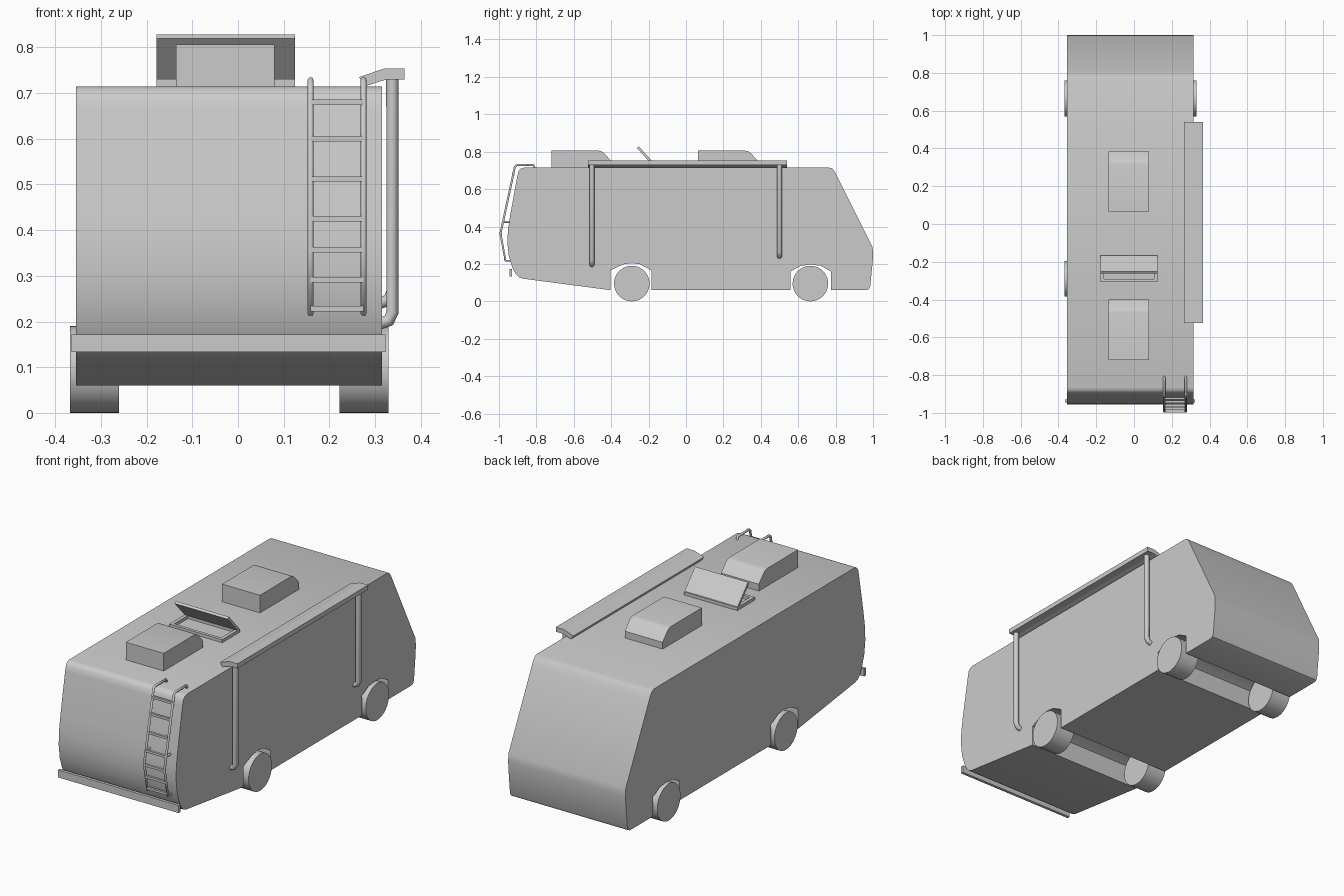
import bpy, bmesh, math

if "Cube" in bpy.data.objects:
    bpy.data.objects.remove(bpy.data.objects["Cube"])


def extrude(name, profile, lo, hi, axis='x', smooth=False):
    """Closed prism: profile is (y, z) along x, or (x, z) along y."""
    put = (lambda p, t: (t, p[0], p[1])) if axis == 'x' else (lambda p, t: (p[0], t, p[1]))
    bm = bmesh.new()
    a = [bm.verts.new(put(p, lo)) for p in profile]
    b = [bm.verts.new(put(p, hi)) for p in profile]
    n = len(profile)
    for i in range(n):
        j = (i + 1) % n
        bm.faces.new((a[i], a[j], b[j], b[i]))
    bm.faces.new(a[::-1])
    bm.faces.new(b)
    bmesh.ops.recalc_face_normals(bm, faces=bm.faces)
    me = bpy.data.meshes.new(name)
    bm.to_mesh(me)
    bm.free()
    ob = bpy.data.objects.new(name, me)
    bpy.context.collection.objects.link(ob)
    if smooth:
        bpy.ops.object.select_all(action='DESELECT')
        ob.select_set(True)
        bpy.context.view_layer.objects.active = ob
        bpy.ops.object.shade_smooth_by_angle(angle=math.radians(32))
    return ob


def box(name, x, y, z):
    rect = [(y[0], z[0]), (y[1], z[0]), (y[1], z[1]), (y[0], z[1])]
    return extrude(name, rect, x[0], x[1])


def tube(name, pts, r, res=1):
    cu = bpy.data.curves.new(name, 'CURVE')
    cu.dimensions = '3D'
    cu.bevel_depth = r
    cu.bevel_resolution = res
    cu.use_fill_caps = True
    sp = cu.splines.new('POLY')
    sp.points.add(len(pts) - 1)
    for p, co in zip(sp.points, pts):
        p.co = (*co, 1)
    ob = bpy.data.objects.new(name, cu)
    bpy.context.collection.objects.link(ob)
    return ob


# Body shell with wheel arches running across the full width
body = [
    (-0.865, 0.715), (-0.883, 0.71), (-0.895, 0.697), (-0.902, 0.67),
    (-0.922, 0.56), (-0.94, 0.46), (-0.952, 0.38), (-0.955, 0.31),
    (-0.947, 0.24), (-0.928, 0.18), (-0.91, 0.145), (-0.895, 0.13), (-0.87, 0.121),
    (-0.405, 0.06), (-0.405, 0.165), (-0.335, 0.198), (-0.29, 0.204),
    (-0.245, 0.198), (-0.185, 0.165), (-0.185, 0.06),
    (0.56, 0.06), (0.56, 0.16), (0.615, 0.19), (0.665, 0.197),
    (0.72, 0.19), (0.775, 0.16), (0.775, 0.06),
    (0.965, 0.06), (0.978, 0.066), (0.985, 0.08), (0.998, 0.21), (1.0, 0.25), (0.998, 0.29),
    (0.81, 0.665), (0.795, 0.695), (0.782, 0.71), (0.765, 0.715)]
extrude('body', body, -0.355, 0.315, smooth=True)

# Wheels
circle = [(0.095 * math.cos(t * math.tau / 40), 0.095 * math.sin(t * math.tau / 40)) for t in range(40)]
for end, y in (('front', -0.29), ('rear', 0.665)):
    for side, x0, x1 in (('left', -0.368, -0.26), ('right', 0.222, 0.33)):
        extrude(f'{end}_{side}_wheel', [(y + a, 0.095 + b) for a, b in circle], x0, x1, smooth=True)

# Bumper
box('bumper', (-0.365, 0.323), (-0.945, -0.93), (0.133, 0.172))

# Roof air conditioners
for name, y in (('front_roof_unit', -0.72), ('rear_roof_unit', 0.065)):
    prof = [(0, 0.714), (0, 0.806), (0.25, 0.806), (0.268, 0.802), (0.284, 0.79), (0.32, 0.75), (0.32, 0.714)]
    extrude(name, [(y + a, b) for a, b in prof], -0.136, 0.08, smooth=True)

# Open roof hatch: frame bars and tilted lid
for i, y in enumerate(((-0.307, -0.291), (-0.18, -0.164))):
    box(f'hatch_frame_cross_{i}', (-0.178, 0.125), y, (0.712, 0.731))
for i, x in enumerate(((-0.178, -0.16), (0.107, 0.125))):
    box(f'hatch_frame_side_{i}', x, (-0.291, -0.18), (0.712, 0.731))
extrude('hatch_lid', [(-0.166, 0.734), (-0.178, 0.727), (-0.263, 0.82), (-0.252, 0.828)], -0.178, 0.125)

# Awning case and its two support arms
extrude('awning', [(0.265, 0.735), (0.32, 0.754), (0.365, 0.754), (0.365, 0.73),
                   (0.325, 0.73), (0.278, 0.715)], -0.525, 0.54, axis='y')
for name, y, z in (('front_awning_arm', -0.503, 0.2), ('rear_awning_arm', 0.5, 0.245)):
    tube(name, [(0.338, y, 0.735), (0.338, y, z + 0.02), (0.33, y, z + 0.002), (0.308, y, z - 0.005)], 0.0135, 3)

# Ladder rails, brackets and rungs
rail = [(-0.81, 0.713), (-0.815, 0.729), (-0.905, 0.729), (-0.915, 0.72),
        (-0.992, 0.362), (-0.965, 0.217), (-0.925, 0.217)]
for side, x in (('left', 0.159), ('right', 0.275)):
    tube(f'ladder_{side}_rail', [(x, y, z) for y, z in rail], 0.0065)
    tube(f'ladder_{side}_bracket', [(x, -0.978, 0.425), (x, -0.94, 0.425)], 0.006)
for i, z in enumerate((0.68, 0.6, 0.512, 0.425, 0.357, 0.291, 0.228)):
    if z > 0.362:
        y = -0.915 - 0.077 * (0.72 - z) / 0.358
    else:
        y = -0.992 + 0.027 * (0.362 - z) / 0.145
    box(f'ladder_rung_{i}', (0.159, 0.275), (y - 0.006, y + 0.006), (z - 0.006, z + 0.006))
